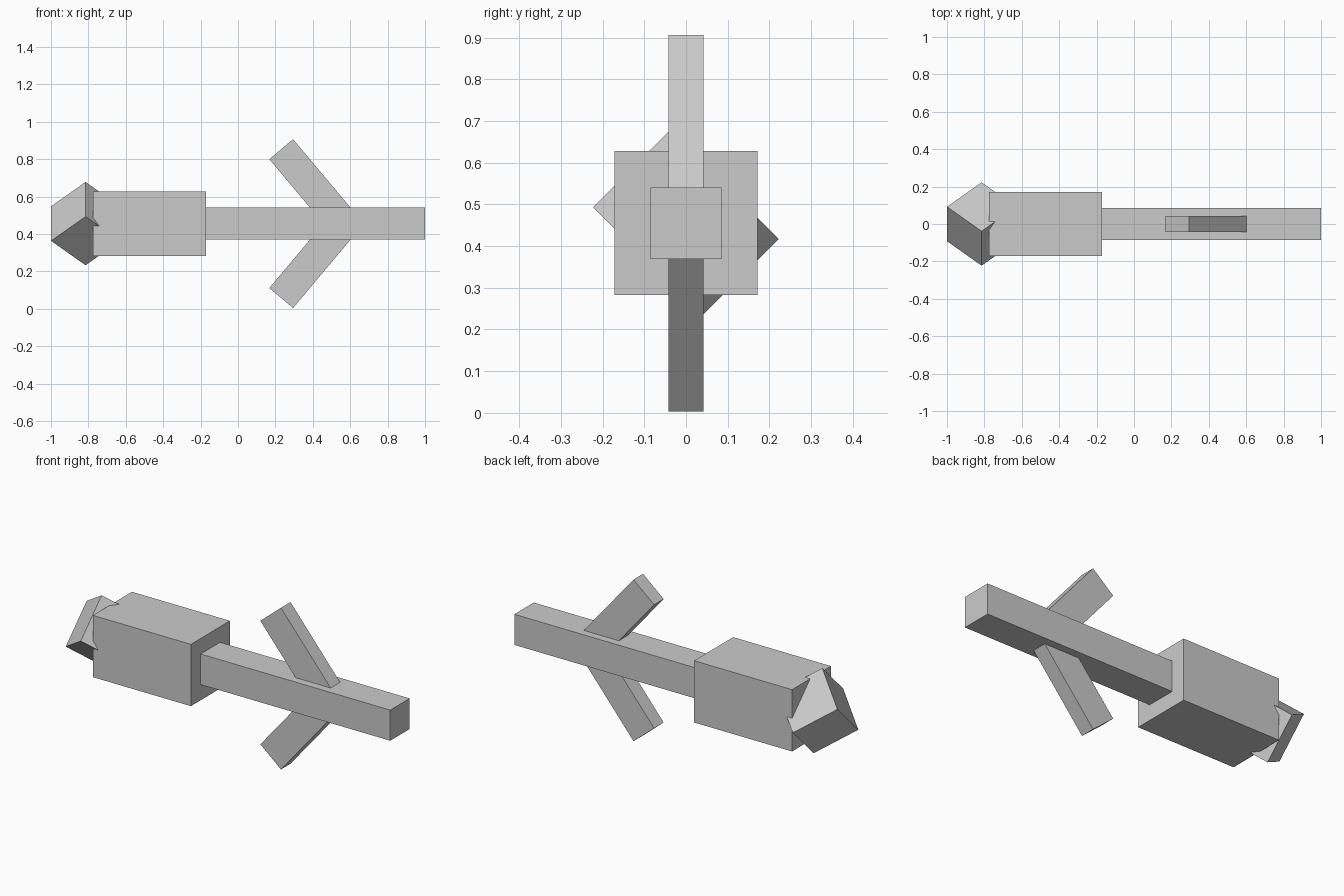
import bpy
import math
from mathutils import Matrix, Vector

if "Cube" in bpy.data.objects:
    bpy.data.objects.remove(bpy.data.objects["Cube"])

grey = bpy.data.materials.new("plain grey")
grey.diffuse_color = (0.6, 0.6, 0.6, 1)
grey.use_nodes = True
grey.node_tree.nodes["Principled BSDF"].inputs["Base Color"].default_value = grey.diffuse_color

MID = 0.455  # height of the long axis


def box(name, size, centre, rotation=Matrix.Identity(3)):
    """Flat-shaded box with the given size, centre and orientation."""
    bpy.ops.mesh.primitive_cube_add(size=1)
    ob = bpy.context.object
    ob.name = name
    ob.data.transform(Matrix.Translation(centre) @ rotation.to_4x4()
                      @ Matrix.Diagonal((*size, 1)))
    ob.data.materials.append(grey)
    return ob


# Thick body and long square shaft
box("body", (0.605, 0.344, 0.345), (-0.473, 0, MID))
box("shaft", (1.19, 0.171, 0.171), (0.405, 0, MID))

# Tilted cube at the tail: rolled 45 degrees, then turned 45 degrees on its own axis
roll = Matrix.Rotation(math.radians(45), 3, 'X')
turn = Matrix.Rotation(math.radians(45), 3, 'Y')
turn = Matrix.Rotation(math.radians(45), 3, 'X') @ turn
box("tail_cube", (0.261, 0.261, 0.261), (-0.815, 0, MID), turn)

# Swept-back fins above and below, sunk into the shaft
LENGTH, WIDTH, ANGLE = 0.49, 0.166, math.radians(50)
for name, side in (("upper_fin", 1), ("lower_fin", -1)):
    along = Vector((math.cos(ANGLE), 0, -side * math.sin(ANGLE)))
    tip = Vector((0.231, 0, MID + side * 0.398))
    box(name, (LENGTH, 0.084, WIDTH), tip + along * LENGTH / 2,
        Matrix.Rotation(side * ANGLE, 3, 'Y'))
